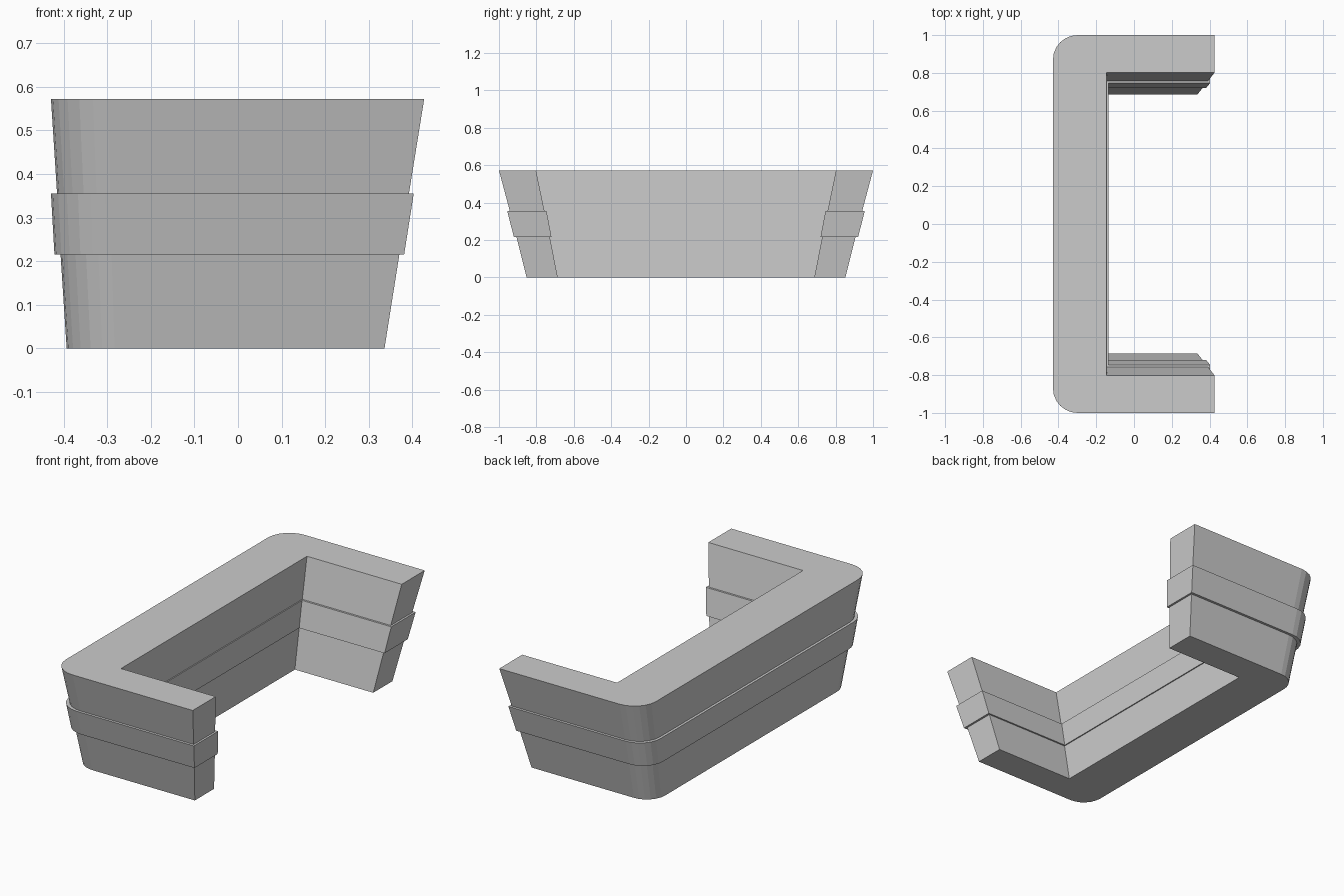
import bpy, bmesh, math

if "Cube" in bpy.data.objects:
    bpy.data.objects.remove(bpy.data.objects["Cube"])

SEG = 6  # facets per rounded corner


def u_outline(back, end, outer, inner_x, inner, radius):
    """Half of the U outline (y > 0), mirrored to the full closed loop."""
    half = [(inner_x, inner), (end, inner), (end, outer)]
    cx, cy = back + radius, outer - radius
    for i in range(SEG + 1):
        a = math.pi / 2 * (1 + i / SEG)
        half.append((cx + radius * math.cos(a), cy + radius * math.sin(a)))
    return half + [(x, -y) for x, y in reversed(half)]


# Levels: z, back x, end x, outer y, inner x, inner y, corner radius
levels = [
    (0.000, -0.393, 0.336, 0.852, -0.137, 0.686, 0.110),  # foot
    (0.215, -0.407, 0.370, 0.906, -0.140, 0.728, 0.117),  # under the band
    (0.215, -0.421, 0.381, 0.920, -0.134, 0.719, 0.119),  # band bottom
    (0.355, -0.429, 0.403, 0.956, -0.136, 0.746, 0.124),  # band top
    (0.355, -0.415, 0.392, 0.942, -0.142, 0.757, 0.122),  # above the band
    (0.572, -0.429, 0.427, 1.000, -0.145, 0.802, 0.130),  # counter top
]

# Loft the U-shaped counter through all levels
bm = bmesh.new()
rings = [[bm.verts.new((x, y, z)) for x, y in u_outline(*dims)]
         for z, *dims in levels]
for low, high in zip(rings, rings[1:]):
    n = len(low)
    for i in range(n):
        j = (i + 1) % n
        bm.faces.new((low[i], low[j], high[j], high[i]))
bm.faces.new(list(reversed(rings[0])))
bm.faces.new(rings[-1])
bmesh.ops.recalc_face_normals(bm, faces=bm.faces)

mesh = bpy.data.meshes.new("banded_counter")
bm.to_mesh(mesh)
bm.free()
counter = bpy.data.objects.new("banded_counter", mesh)
bpy.context.collection.objects.link(counter)
